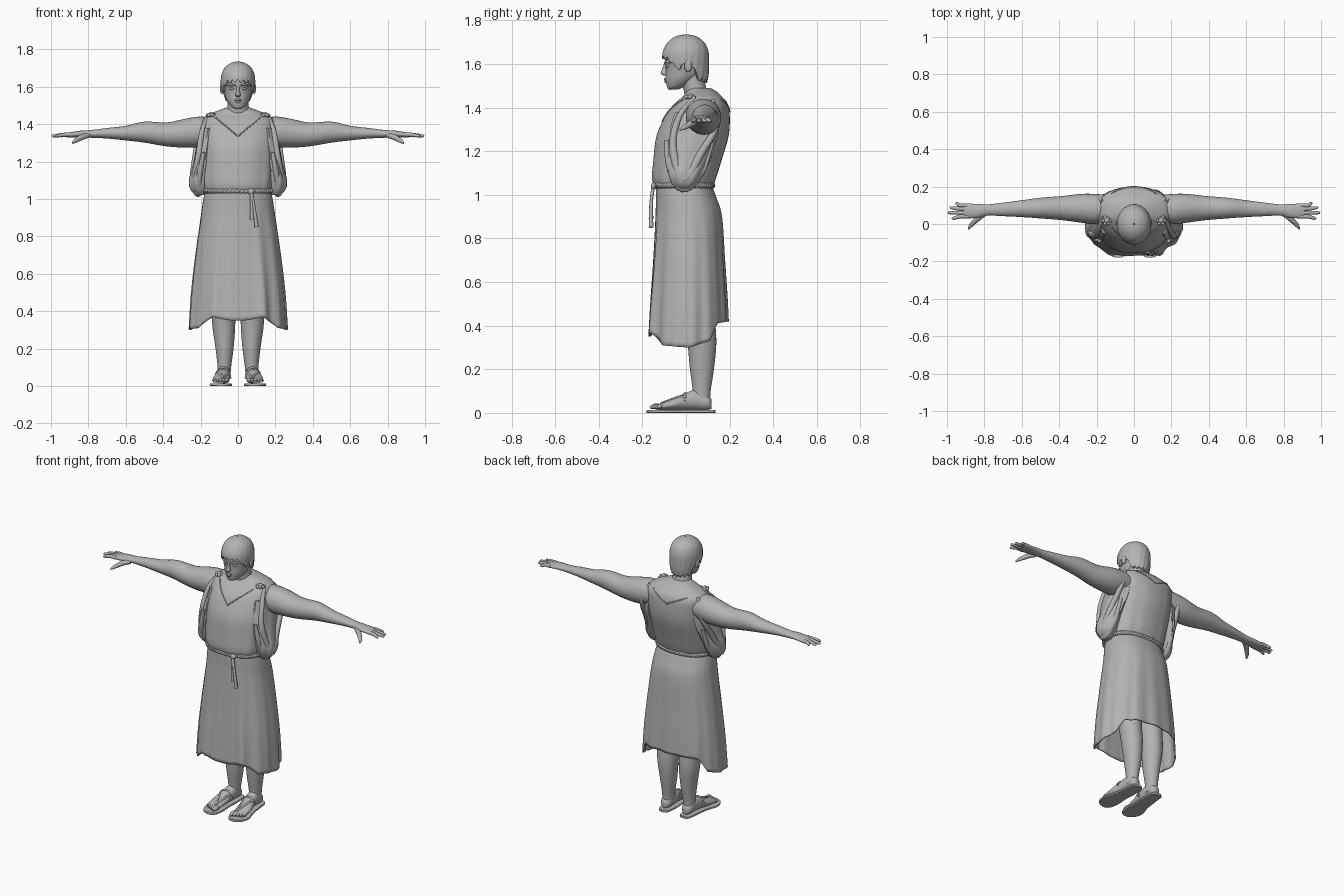
import bpy
import bmesh
import math
from mathutils import Vector
from mathutils.bvhtree import BVHTree

default_cube = bpy.data.objects.get("Cube")
if default_cube:
    bpy.data.objects.remove(default_cube, do_unlink=True)

# One plain clay colour for the whole figure
clay = bpy.data.materials.new("plain grey clay")
clay.use_nodes = True
clay.diffuse_color = (0.45, 0.45, 0.45, 1)
clay.node_tree.nodes["Principled BSDF"].inputs["Base Color"].default_value = clay.diffuse_color


def finish(name, bm, mirror=False, thickness=0):
    """Turn a bmesh into a smooth shaded object, optionally mirrored or thickened."""
    bmesh.ops.recalc_face_normals(bm, faces=bm.faces)
    mesh = bpy.data.meshes.new(name)
    bm.to_mesh(mesh)
    bm.free()
    mesh.materials.append(clay)
    mesh.polygons.foreach_set("use_smooth", [True] * len(mesh.polygons))
    mesh.set_sharp_from_angle(angle=math.radians(50))
    part = bpy.data.objects.new(name, mesh)
    bpy.context.scene.collection.objects.link(part)
    if thickness:
        solid = part.modifiers.new("thickness", "SOLIDIFY")
        solid.thickness = thickness
        solid.offset = -1
    if mirror:
        part.modifiers.new("other side", "MIRROR").use_mirror_merge = False
    return part


def smooth_rows(rows, steps=6):
    """Pass a smooth spline through rows of numbers."""
    result = []
    for i in range(len(rows) - 1):
        before, start = rows[max(i - 1, 0)], rows[i]
        end, after = rows[i + 1], rows[min(i + 2, len(rows) - 1)]
        for step in range(steps):
            t = step / steps
            result.append([b + t * ((c - a) + t * ((2 * a - 5 * b + 4 * c - d)
                           + t * (3 * b - a - 3 * c + d))) / 2
                           for a, b, c, d in zip(before, start, end, after)])
    return result + [list(rows[-1])]


def look_up(rows, key):
    """Straight interpolation in rows sorted by their first number."""
    for low, high in zip(rows, rows[1:]):
        if key <= high[0]:
            t = max(0, (key - low[0]) / (high[0] - low[0]))
            return [a + t * (b - a) for a, b in zip(low, high)]
    return rows[-1]


def skin(name, rings, caps, **options):
    bm = bmesh.new()
    loops = [[bm.verts.new(point) for point in ring] for ring in rings]
    count = len(loops[0])
    for upper, lower in zip(loops, loops[1:]):
        for i in range(count):
            k = (i + 1) % count
            bm.faces.new((upper[i], upper[k], lower[k], lower[i]))
    if caps:
        bm.faces.new(loops[0])
        bm.faces.new(loops[-1])
    return finish(name, bm, **options)


def oval(value, power):
    return math.copysign(abs(value) ** (2 / power), value)


def loft(name, axis, rows, sides=32, power=2, hem=None, folds=None, caps=True, **options):
    """Rows: position on axis, two centre coordinates, two radii."""
    first, last = rows[0][0], rows[-1][0]
    dense = [[(r[0] - first) / (last - first)] + r[1:] for r in smooth_rows(rows)]
    rings = []
    for row in dense:
        ring = []
        for i in range(sides):
            a = math.tau * i / sides
            reach = (hem(a) - first) / (last - first) if hem else 1
            f = row[0] * reach
            _, cu, cv, ru, rv = look_up(dense, f)
            swell = folds(a, f) if folds else 1
            u = cu + ru * swell * oval(math.cos(a), power)
            v = cv + rv * swell * oval(math.sin(a), power)
            t = first + f * (last - first)
            ring.append({"x": (t, u, v), "y": (u, t, v), "z": (u, v, t)}[axis])
        rings.append(ring)
    return skin(name, rings, caps, **options)


def tube(name, points, radii, sides=10, steps=5, **options):
    """Round tapered tube along a smooth path."""
    rows = smooth_rows([list(p) + [r] for p, r in zip(points, radii)], steps)
    path = [Vector(r[:3]) for r in rows]
    normal = (path[1] - path[0]).orthogonal()
    rings = []
    for i, row in enumerate(rows):
        along = (path[min(i + 1, len(path) - 1)] - path[max(i - 1, 0)]).normalized()
        normal = (normal - along * normal.dot(along)).normalized()
        across = along.cross(normal)
        rings.append([path[i] + row[3] * (normal * math.cos(a) + across * math.sin(a))
                      for a in (math.tau * k / sides for k in range(sides))])
    return skin(name, rings, True, **options)


def ball(name, place, size, **options):
    bm = bmesh.new()
    bmesh.ops.create_uvsphere(bm, u_segments=20, v_segments=12, radius=1)
    bmesh.ops.scale(bm, vec=size, verts=bm.verts)
    bmesh.ops.translate(bm, vec=place, verts=bm.verts)
    return finish(name, bm, **options)


def laid_on(part, points, direction):
    """Move points along a direction until they touch the part."""
    tree = BVHTree.FromObject(part, bpy.context.evaluated_depsgraph_get())
    direction = Vector(direction)
    hits = [tree.ray_cast(Vector(p) - direction, direction)[0] for p in points]
    return [h if h else Vector(p) for h, p in zip(hits, points)]


# Tunic top, bloused over the belt
def top_folds(a, f):
    return 1 + 0.012 * math.sin(9 * a + 1) * f + 0.006 * math.sin(16 * a) * f


tunic = loft("tunic_top", "z", [
    (1.49, 0, .06, .06, .05), (1.475, 0, .07, .1, .068), (1.45, 0, .075, .16, .09),
    (1.42, 0, .07, .195, .12), (1.37, 0, .055, .2, .145), (1.27, 0, .03, .2, .165),
    (1.15, 0, .005, .195, .155), (1.07, 0, -.01, .188, .145), (1.03, 0, -.01, .175, .127)],
    sides=72, power=2.3, folds=top_folds)


# Skirt with two front pleats and an uneven hem
def skirt_folds(a, f):
    swell = 1 + f * (0.014 * math.sin(11 * a + 1) + 0.012 * math.sin(17 * a))
    for degrees in (-114, -64, 62, 90, 118):
        gap = (a - math.radians(degrees) + math.pi) % math.tau - math.pi
        swell += f * 0.1 * math.exp(-(gap / 0.11) ** 2) * (1 if degrees < 0 else 0.4)
    return swell


hem_heights = [(-1, .35), (-.9, .37), (-.6, .31), (0, .3), (.5, .33), (.7, .41), (1, .42)]
loft("tunic_skirt", "z", [
    (1.045, 0, -.01, .175, .127), (.99, 0, 0, .187, .138), (.9, 0, .012, .2, .152),
    (.7, 0, .013, .228, .163), (.5, 0, .012, .25, .175), (.3, 0, .01, .262, .183)],
    sides=144, power=2.3, folds=skirt_folds, caps=False, thickness=0.008,
    hem=lambda a: look_up(hem_heights, math.sin(a))[1])

# Rope belt of two twisted strands, knot and hanging ends
for phase in (0, math.pi):
    path = []
    for i in range(121):
        a = math.tau * i / 120
        twist = 30 * a + phase
        grow = 1.03 + 0.02 * math.cos(twist)
        path.append((.177 * grow * oval(math.cos(a), 2.3),
                     -.01 + .13 * grow * oval(math.sin(a), 2.3),
                     1.043 + .006 * math.sin(twist)))
    tube("belt_strand", path, [.008] * len(path), sides=8, steps=2)
ball("belt_knot", (.07, -.147, 1.04), (.018, .014, .016))
for drift, low in ((.005, .89), (.03, .85)):
    tube("belt_end", [(.07, -.15, 1.04), (.07 + drift / 2, -.16, .96), (.07 + drift, -.16, low)],
         [.008, .008, .011])

# Neckline edges on chest and back, and shoulder brooches
for side, depth in ((1, .1), (-1, .055)):
    edge = []
    for i in range(17):
        x = (i - 8) / 8
        edge.append((x * .12, 0, 1.435 - depth * (1 - abs(x))))
    tube("neckline_edge", laid_on(tunic, edge, (0, side, 0)), [.004] * len(edge), sides=6, steps=2)
ball("shoulder_brooch", (.145, .02, 1.45), (.016, .016, .014), mirror=True)
for i in range(6):
    a = math.tau * i / 6
    ball("brooch_petal", (.145 + .018 * math.cos(a), .018 + .018 * math.sin(a), 1.448),
         (.01, .01, .01), mirror=True)

# Loose cloth hanging below each arm
loft("side_drape", "z", [
    (1.38, .16, .055, .04, .1), (1.28, .175, .035, .045, .11), (1.18, .192, .015, .048, .1),
    (1.1, .208, 0, .053, .08), (1.05, .208, -.005, .047, .058), (1.02, .2, -.01, .025, .03)],
    mirror=True, folds=lambda a, f: 1 + .06 * math.sin(7 * a + 5 * f))
tube("armhole_fold", [(.16, .04, 1.445), (.192, -.03, 1.36), (.212, -.06, 1.22), (.24, -.01, 1.07),
                      (.23, .075, 1.2), (.21, .145, 1.33), (.17, .12, 1.435)],
     [.01, .014, .018, .022, .018, .014, .01], mirror=True)
tube("lower_fold", [(.185, -.09, 1.25), (.205, -.075, 1.13), (.215, -.015, 1.03),
                    (.21, .07, 1.1), (.2, .12, 1.24)],
     [.01, .016, .02, .016, .01], mirror=True)

# Arms with palms
loft("arm", "x", [
    (.1, .09, 1.37, .06, .06), (.2, .08, 1.36, .08, .08), (.28, .084, 1.352, .077, .077),
    (.38, .085, 1.345, .065, .064), (.5, .085, 1.357, .055, .056), (.6, .082, 1.352, .045, .039),
    (.7, .078, 1.351, .036, .028), (.78, .075, 1.348, .03, .021), (.84, .07, 1.347, .037, .018),
    (.9, .07, 1.342, .04, .014), (.92, .07, 1.34, .036, .008)], mirror=True)

# Fingers, from the forefinger back, then the thumb
for base, tip, end in ((.04, .03, .975), (.06, .06, .995), (.081, .087, .985), (.1, .11, .955)):
    tube("finger", [(.89, base, 1.344), (.93, base, 1.343), (end - .01, tip, 1.337), (end, tip, 1.335)],
         [.011, .011, .008, .003], mirror=True)
tube("thumb", [(.8, .055, 1.34), (.835, .03, 1.33), (.87, -.005, 1.31), (.885, -.028, 1.298)],
     [.014, .015, .011, .004], mirror=True)

# Neck and head
loft("neck", "z", [(1.4, 0, .06, .075, .06), (1.47, 0, .045, .062, .054),
                   (1.51, 0, .035, .056, .053), (1.57, 0, .025, .056, .055)])
loft("head", "z", [
    (1.482, 0, -.058, .016, .018), (1.495, 0, -.047, .038, .04), (1.53, 0, -.02, .062, .073),
    (1.57, 0, -.003, .074, .09), (1.62, 0, 0, .081, .097), (1.68, 0, 0, .074, .086),
    (1.715, 0, 0, .04, .05), (1.725, 0, 0, .01, .012)])
loft("nose", "z", [(1.605, 0, -.089, .007, .01), (1.575, 0, -.096, .009, .014),
                   (1.557, 0, -.097, .014, .019), (1.546, 0, -.092, .01, .01)], sides=16)
ball("eye", (.031, -.083, 1.59), (.014, .01, .007), mirror=True)
tube("brow", [(.012, -.096, 1.606), (.035, -.089, 1.611), (.055, -.073, 1.604)],
     [.004, .006, .003], mirror=True)
tube("upper_lip", [(-.024, -.08, 1.526), (0, -.096, 1.53), (.024, -.08, 1.526)], [.002, .006, .002])
tube("lower_lip", [(-.02, -.079, 1.522), (0, -.093, 1.519), (.02, -.079, 1.522)], [.002, .007, .002])
ball("chin", (0, -.072, 1.496), (.024, .015, .015))
ball("ear", (.086, .01, 1.592), (.011, .018, .03), mirror=True)

# Short hair cap with a ragged fringe
hair_edge = [(-1, 1.63), (-.75, 1.625), (-.5, 1.59), (-.3, 1.57), (-.1, 1.61),
             (.3, 1.59), (.5, 1.53), (1, 1.52)]
loft("hair", "z", [
    (1.735, 0, 0, .003, .003), (1.73, 0, 0, .03, .036), (1.715, 0, 0, .058, .066),
    (1.69, 0, 0, .079, .09), (1.65, 0, -.002, .091, .106), (1.6, 0, 0, .091, .106),
    (1.55, 0, .008, .083, .096), (1.51, 0, .02, .07, .075)],
    sides=128, caps=False, thickness=0.014,
    folds=lambda a, f: 1 + .012 * f * math.sin(19 * a + 8 * f),
    hem=lambda a: look_up(hair_edge, math.sin(a))[1] + .008 * math.sin(19 * a))

# Legs and feet
loft("leg", "z", [
    (.6, .085, .05, .075, .08), (.45, .08, .06, .066, .072), (.32, .076, .073, .061, .066),
    (.2, .072, .073, .048, .055), (.1, .073, .072, .036, .041), (.04, .075, .07, .034, .04)], mirror=True)
foot = loft("foot", "y", [
    (.118, .075, .04, .016, .02), (.1, .075, .048, .032, .034), (.05, .076, .06, .036, .046),
    (0, .08, .053, .039, .039), (-.06, .089, .039, .045, .025), (-.13, .092, .026, .042, .012)],
    mirror=True)
for i in range(5):
    x = .06 + i * .0165
    tube("toe", [(x + .002, -.11, .027), (x, -.14 + i * .006, .03), (x, -.166 + i * .009, .024)],
         [.011, .0135 - i * .001, .005], mirror=True)

# Sandal soles and thong straps
loft("sandal_sole", "y", [
    (.135, .075, .007, .014, .007), (.12, .075, .007, .033, .007), (.05, .076, .007, .042, .007),
    (-.03, .083, .007, .046, .007), (-.1, .092, .007, .059, .007), (-.15, .09, .007, .05, .007),
    (-.172, .086, .007, .032, .007), (-.18, .084, .007, .014, .007)], power=7, mirror=True)
for heel_side in (.046, .115):
    strap = [(.077 + (heel_side - .077) * i / 8, -.115 + .115 * i / 8, .04) for i in range(9)]
    tube("sandal_strap", laid_on(foot, strap, (0, 0, -1)), [.006] * len(strap), sides=8, mirror=True)
tube("instep_strap", laid_on(foot, [(.04 + .01 * i, -.005, .04) for i in range(9)], (0, 0, -1)),
     [.006] * 9, sides=8, mirror=True)
